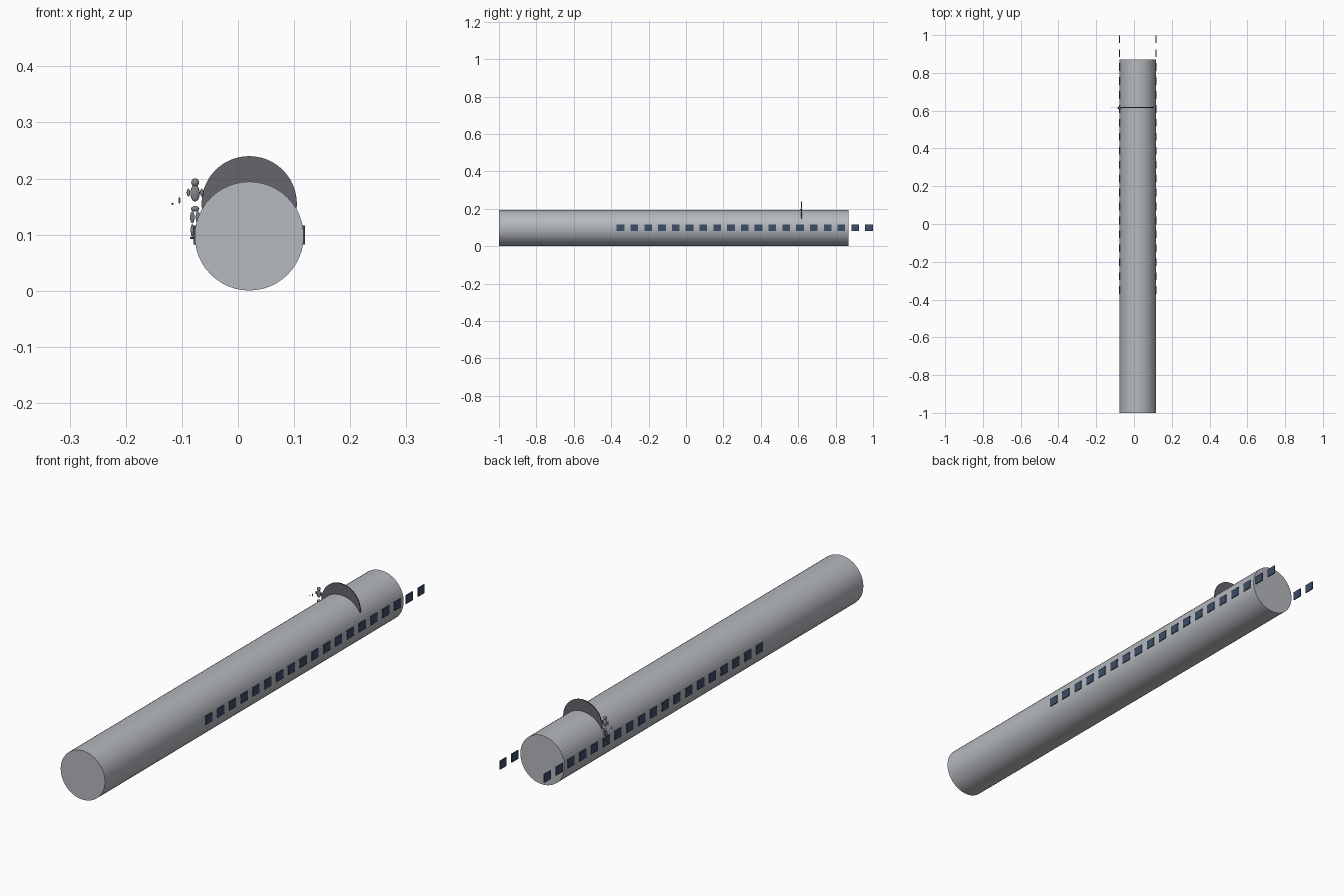
import bpy
import math

if "Cube" in bpy.data.objects:
    bpy.data.objects.remove(bpy.data.objects["Cube"], do_unlink=True)


def material(name, rgb):
    m = bpy.data.materials.new(name)
    m.use_nodes = True
    m.diffuse_color = (*rgb, 1)
    m.node_tree.nodes["Principled BSDF"].inputs["Base Color"].default_value = (*rgb, 1)
    return m


HULL = material("light grey", (0.46, 0.48, 0.51))
GLASS = material("dark blue glass", (0.045, 0.075, 0.14))
DARK = material("dark grey", (0.13, 0.13, 0.15))
SUIT = material("mid grey", (0.22, 0.23, 0.24))

AXIS_X, AXIS_Z, RADIUS = 0.02, 0.0975, 0.097


def finish(name, mat):
    ob = bpy.context.object
    ob.name = name
    ob.data.materials.append(mat)
    return ob


def tube(name, radius, y0, y1, z, mat):
    bpy.ops.mesh.primitive_cylinder_add(
        vertices=48, radius=radius, depth=y1 - y0,
        location=(AXIS_X, (y0 + y1) / 2, z), rotation=(math.pi / 2, 0, 0))
    return finish(name, mat)


def ellipsoid(name, loc, size, mat):
    bpy.ops.mesh.primitive_uv_sphere_add(segments=16, ring_count=10, location=loc)
    ob = finish(name, mat)
    ob.scale = size
    bpy.ops.object.shade_smooth()
    return ob


# Long hull and the thin disc standing through it
tube("hull", RADIUS, -1.0, 0.87, AXIS_Z, HULL)
tube("disc", 0.085, 0.615, 0.619, 0.155, DARK)

# Window rows, running past the hull's rear end
for side, label in ((1, "left"), (-1, "right")):
    for i in range(19):
        bpy.ops.mesh.primitive_cube_add(
            size=1, location=(AXIS_X + side * RADIUS, -0.35 + i * 0.0738, 0.0995))
        bpy.context.object.scale = (0.004, 0.041, 0.034)
        finish(f"{label}_window_{i + 1}", GLASS)

# Small jointed figure beside the disc
FX, FY = -0.0765, 0.615
ellipsoid("figure_head", (FX, FY, 0.193), (0.007, 0.006, 0.0075), SUIT)
ellipsoid("figure_torso", (FX, FY, 0.174), (0.0085, 0.005, 0.015), SUIT)
ellipsoid("figure_pelvis", (FX, FY, 0.146), (0.0075, 0.005, 0.005), SUIT)

# Limbs: name, sideways offset, height, radii
LIMBS = (
    ("upper_arm", 0.012, 0.175, (0.003, 0.003, 0.007)),
    ("forearm", 0.028, 0.161, (0.002, 0.002, 0.006)),
    ("hand", 0.0405, 0.155, (0.002, 0.002, 0.002)),
    ("thigh", 0.005, 0.131, (0.004, 0.004, 0.011)),
    ("shin", 0.005, 0.108, (0.003, 0.003, 0.011)),
    ("foot", 0.005, 0.0945, (0.004, 0.006, 0.0025)),
)
for side, label in ((1, "left"), (-1, "right")):
    for name, dx, z, size in LIMBS:
        ellipsoid(f"figure_{label}_{name}", (FX + side * dx, FY, z), size, SUIT)
